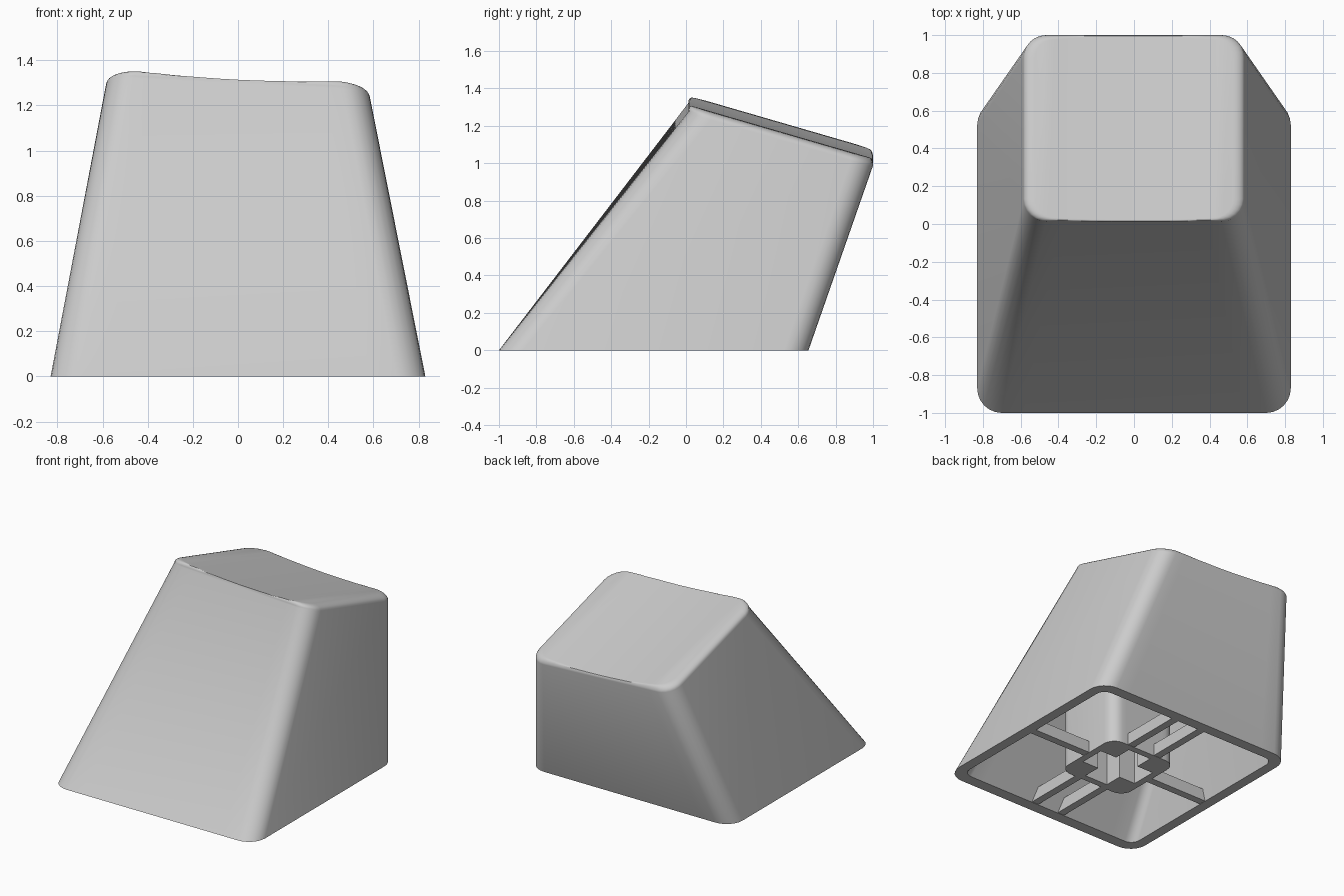
import bpy, bmesh, math

if "Cube" in bpy.data.objects:
    bpy.data.objects.remove(bpy.data.objects["Cube"], do_unlink=True)

grey = bpy.data.materials.new("light grey plastic")
grey.use_nodes = True
grey.diffuse_color = (0.6, 0.6, 0.6, 1)
grey.node_tree.nodes["Principled BSDF"].inputs["Base Color"].default_value = (0.6, 0.6, 0.6, 1)

STEM_Y = -0.1725


def rounded_rect(half_x, y0, y1, r, height, arc=6, cuts=12):
    """Rounded rectangle mirrored front to back; height(x, y) gives z."""
    half = []
    for sx, start in ((-1, 180), (1, 270)):
        for i in range(arc + 1):
            a = math.radians(start + 90 * i / arc)
            half.append((sx * (half_x - r) + r * math.cos(a), y0 + r + r * math.sin(a)))
        if sx < 0:
            span = half_x - r
            half += [(span * (2 * k / cuts - 1), y0) for k in range(1, cuts)]
    ring = half + [(x, y0 + y1 - y) for x, y in reversed(half)]
    return [(x, y, height(x, y)) for x, y in ring]


def bridge(bm, a, b):
    n = len(a)
    for i in range(n):
        j = (i + 1) % n
        bm.faces.new((a[i], a[j], b[j], b[i]))


def strip_cap(bm, ring):
    n = len(ring)
    for i in range(n // 2 - 1):
        bm.faces.new((ring[i], ring[i + 1], ring[n - 2 - i], ring[n - 1 - i]))


def finish(bm, name, smooth=True):
    bmesh.ops.recalc_face_normals(bm, faces=bm.faces)
    mesh = bpy.data.meshes.new(name)
    bm.to_mesh(mesh)
    bm.free()
    mesh.materials.append(grey)
    ob = bpy.data.objects.new(name, mesh)
    bpy.context.collection.objects.link(ob)
    if smooth:
        bpy.ops.object.select_all(action="DESELECT")
        ob.select_set(True)
        bpy.context.view_layer.objects.active = ob
        bpy.ops.object.shade_smooth_by_angle(angle=math.radians(35))


def floor(x, y):
    return 0.0


def top_plane(x, y):
    return 1.33 - 0.29 * (y - 0.03) - 0.05 * x


def dished(x, y):
    return top_plane(x, y) - 0.02 * max(0, 1 - (x / 0.46) ** 2)


# Cap shell: cavity ceiling, inner wall, rim, outer wall, soft edge, dished top
rings = [
    rounded_rect(0.53, 0.0, 0.87, 0.06, lambda x, y: top_plane(0, y) - 0.16),
    rounded_rect(0.755, -0.915, 0.575, 0.07, floor),
    rounded_rect(0.83, -1.0, 0.655, 0.13, floor),
]
for step in range(6):
    a = math.radians(90 * step / 5)
    inset, drop = 1 - math.cos(a), 0.038 * (1 - math.sin(a))
    rings.append(rounded_rect(0.585 - 0.06 * inset, 0.012 + 0.022 * inset,
                              1.0 - 0.022 * inset, 0.12 - 0.02 * inset,
                              lambda x, y: min(top_plane(x, y) - drop, dished(x, y))))
bm = bmesh.new()
loops = [[bm.verts.new(p) for p in ring] for ring in rings]
for a, b in zip(loops, loops[1:]):
    bridge(bm, a, b)
strip_cap(bm, loops[0])
strip_cap(bm, loops[-1])
finish(bm, "cap_shell")


# Stem: rounded square post with a plus-shaped socket, ending inside the shell
def stem_top(x, y):
    return min((y + 0.95) / 0.77, top_plane(0, y) - 0.09)


bm = bmesh.new()
size = 0.28
outline = rounded_rect(size, STEM_Y - size, STEM_Y + size, 0.09, floor)
base = [bm.verts.new(p) for p in outline]
top = [bm.verts.new((x, y, stem_top(x, y))) for x, y, z in outline]
bridge(bm, base, top)
strip_cap(bm, top)
arm, w = 0.23, 0.095
plus = []
for k in range(4):
    c, s = round(math.cos(k * math.pi / 2)), round(math.sin(k * math.pi / 2))
    for x, y in ((arm, -w), (arm, w), (w, w)):
        plus.append((x * c - y * s, x * s + y * c + STEM_Y))
mouth = [bm.verts.new((x, y, 0)) for x, y in plus]
deep = [bm.verts.new((x, y, 0.4)) for x, y in plus]
bridge(bm, mouth, deep)
bm.faces.new(deep)
edge_loop = [e for e in bm.edges if all(v.co.z == 0 for v in e.verts)]
bmesh.ops.triangle_fill(bm, edges=edge_loop, use_beauty=True)
finish(bm, "stem")


# Low ribs joining the stem to the walls
def rib(name, x0, x1, y0, y1):
    bm = bmesh.new()
    bmesh.ops.create_cube(bm, size=1)
    for v in bm.verts:
        v.co.x = x1 if v.co.x > 0 else x0
        v.co.y = y1 if v.co.y > 0 else y0
        v.co.z = 0.09 if v.co.z > 0 else 0.002
    finish(bm, name, smooth=False)


thick = 0.028
rib("rib_left", 0.26, 0.79, STEM_Y - thick, STEM_Y + thick)
rib("rib_right", -0.79, -0.26, STEM_Y - thick, STEM_Y + thick)
for side, x in (("left", 0.115), ("right", -0.115)):
    rib("rib_back_" + side, x - thick, x + thick, STEM_Y + 0.26, 0.61)
    rib("rib_front_" + side, x - thick, x + thick, -0.918, STEM_Y - 0.26)
